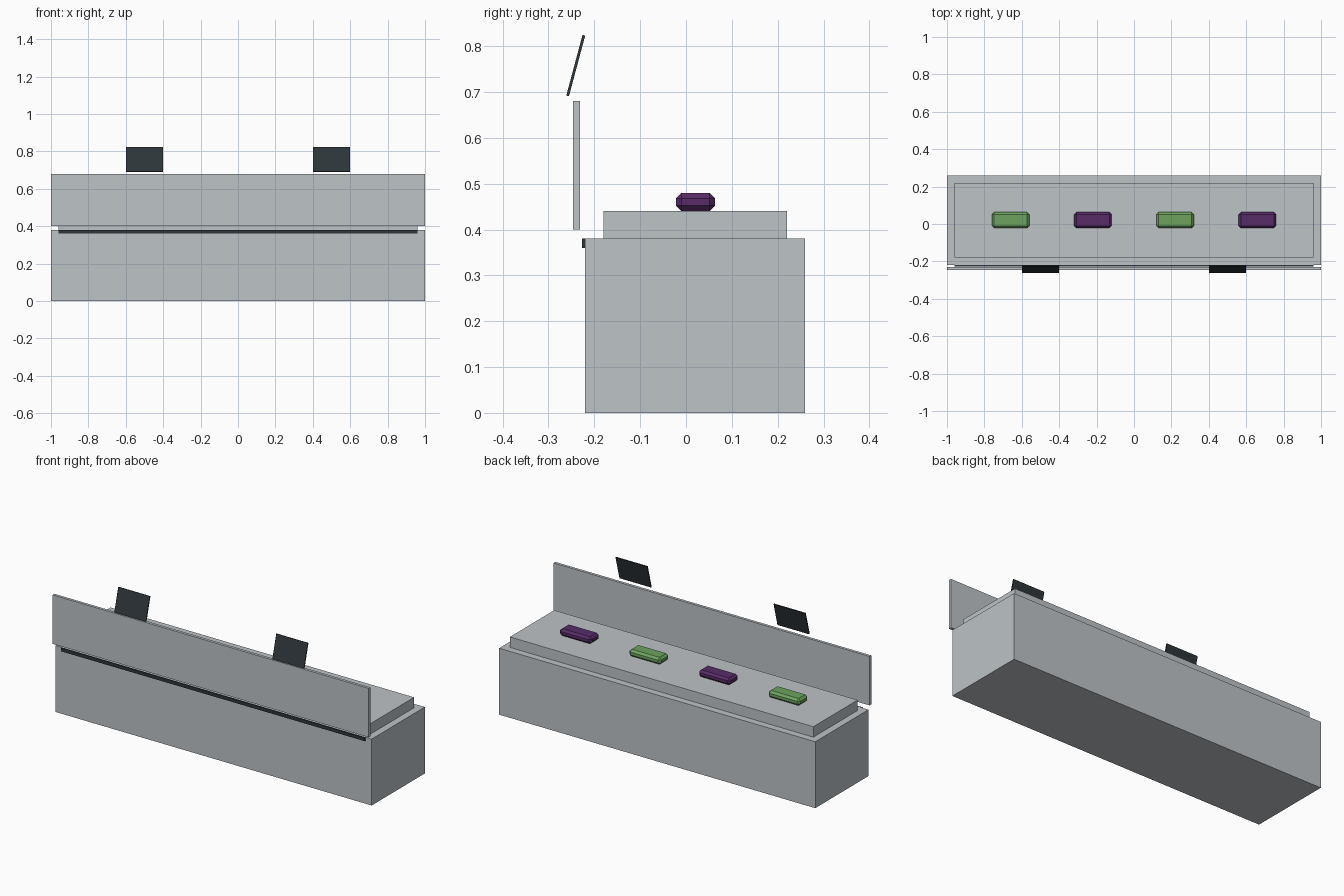
import bpy
import math

if "Cube" in bpy.data.objects:
    bpy.data.objects.remove(bpy.data.objects["Cube"])


def material(name, rgb):
    """Flat material from 0-255 display values."""
    m = bpy.data.materials.new(name)
    lin = [((c / 255 + 0.055) / 1.055) ** 2.4 for c in rgb]
    m.diffuse_color = (*lin, 1.0)
    m.use_nodes = True
    m.node_tree.nodes["Principled BSDF"].inputs["Base Color"].default_value = m.diffuse_color
    return m


SILVER = material("silver_grey", (189, 195, 199))
DARK = material("dark_slate", (46, 54, 59))
GREEN = material("leaf_green", (109, 164, 94))
PURPLE = material("deep_purple", (88, 44, 104))


def box(name, center, size, mat, tilt=0.0, bevel=0.0):
    bpy.ops.mesh.primitive_cube_add(size=1, location=center)
    ob = bpy.context.object
    ob.name = name
    ob.scale = size
    bpy.ops.object.transform_apply(location=False, rotation=False, scale=True)
    ob.rotation_euler.x = tilt
    ob.data.materials.append(mat)
    if bevel:
        mod = ob.modifiers.new("chamfer", 'BEVEL')
        mod.width = bevel
        mod.segments = 1
    return ob


# Counter body with raised display deck
box("counter_body", (0, 0.02, 0.19), (2.0, 0.48, 0.38), SILVER)
box("display_deck", (0, 0.02, 0.41), (1.92, 0.40, 0.06), SILVER)

# Front guard panel and the dark trim strip below it
box("guard_panel", (0, -0.239, 0.54), (2.0, 0.016, 0.28), SILVER)
box("trim_strip", (0, -0.2235, 0.37), (1.92, 0.007, 0.02), DARK)

# Tilted signs above the panel
for side, x in (("left", -0.5), ("right", 0.5)):
    box("sign_" + side, (x, -0.2405, 0.7575), (0.2, 0.006, 0.137), DARK,
        tilt=-math.radians(15))

# Chamfered goods on the deck, alternating colours
for i, x in enumerate((-0.66, -0.22, 0.22, 0.66)):
    box(f"goods_{i + 1}", (x, 0.021, 0.46), (0.2, 0.085, 0.04),
        PURPLE if i % 2 else GREEN, bevel=0.012)
